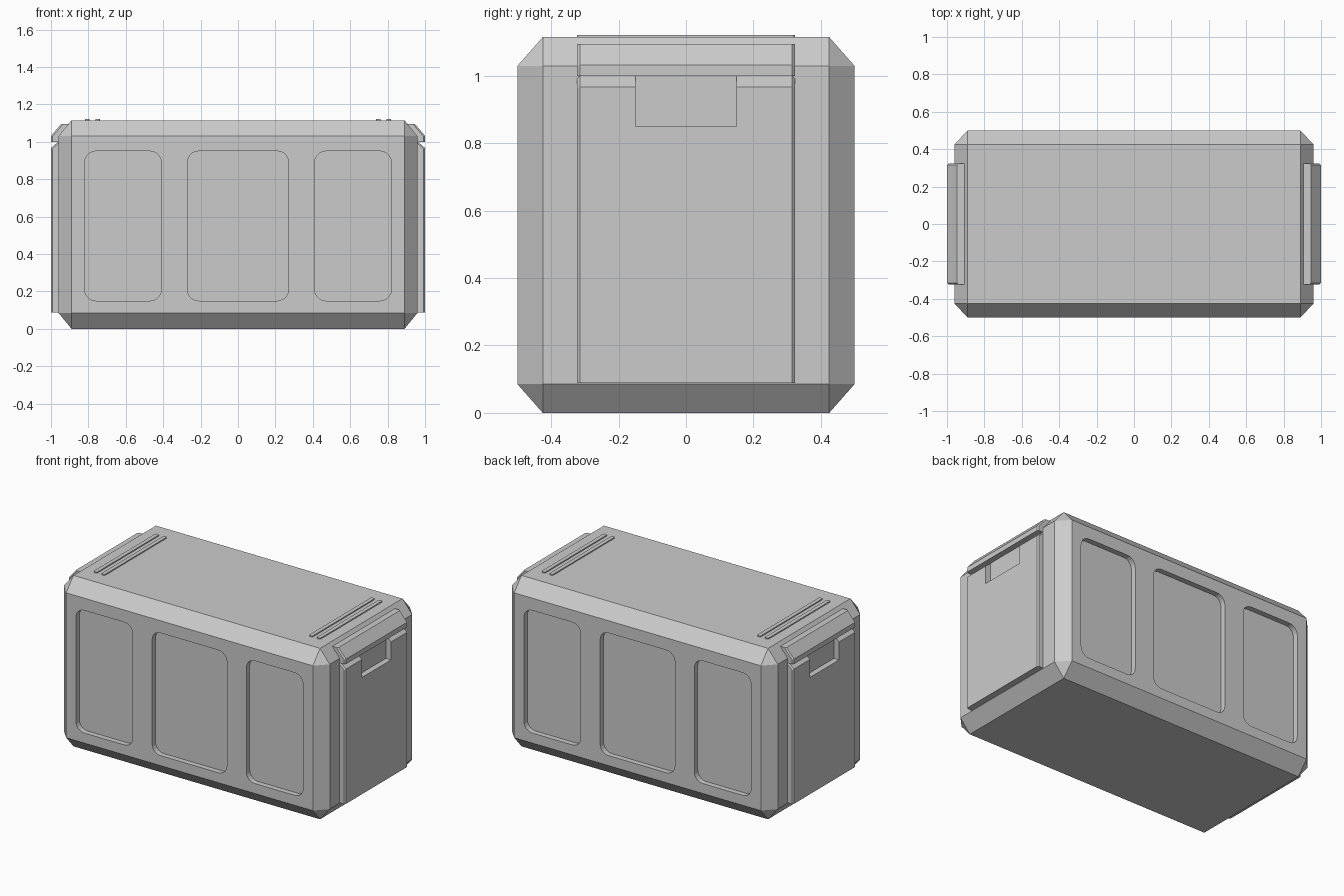
import bpy, bmesh
from mathutils import Vector

if "Cube" in bpy.data.objects:
    bpy.data.objects.remove(bpy.data.objects["Cube"])


def to_object(bm, name, mirror=False):
    bmesh.ops.recalc_face_normals(bm, faces=bm.faces)
    me = bpy.data.meshes.new(name)
    bm.to_mesh(me)
    bm.free()
    ob = bpy.data.objects.new(name, me)
    bpy.context.collection.objects.link(ob)
    if mirror:
        m = ob.modifiers.new("mirror", 'MIRROR')
        m.use_axis = (True, False, False)
    return ob


def box_bm(lo, hi, axis=None, radius=0, segments=5):
    """Box between two corners; edges along one axis may be rounded."""
    bm = bmesh.new()
    bmesh.ops.create_cube(bm, size=1)
    lo, hi = Vector(lo), Vector(hi)
    for v in bm.verts:
        v.co = (lo + hi) / 2 + v.co * (hi - lo)
    if radius:
        edges = [e for e in bm.edges
                 if abs((e.verts[0].co - e.verts[1].co).normalized()[axis]) > 0.9]
        bmesh.ops.bevel(bm, geom=edges, offset=radius, segments=segments,
                        profile=0.5, affect='EDGES')
    return bm


def end_plate(profile, half_width, name):
    """Extrude an x-z profile across y and chamfer its outer side edges."""
    bm = bmesh.new()
    face = bm.faces.new([bm.verts.new((x, -half_width, z)) for x, z in profile])
    ext = bmesh.ops.extrude_face_region(bm, geom=[face])
    for v in ext['geom']:
        if isinstance(v, bmesh.types.BMVert):
            v.co.y = half_width
    edges = [e for e in bm.edges
             if e.verts[0].co.y * e.verts[1].co.y > 0
             and max(v.co.x for v in e.verts) > 0.99
             and abs(e.verts[0].co.z - e.verts[1].co.z) > 0.01]
    bmesh.ops.bevel(bm, geom=edges, offset=0.008, segments=1, affect='EDGES')
    return to_object(bm, name, mirror=True)


def cut(ob, cutter):
    m = ob.modifiers.new("cut", 'BOOLEAN')
    m.operation = 'DIFFERENCE'
    m.solver = 'EXACT'
    m.object = cutter
    ob.modifiers.move(len(ob.modifiers) - 1, 0)
    with bpy.context.temp_override(object=ob, active_object=ob):
        bpy.ops.object.modifier_apply(modifier=m.name)
    bpy.data.objects.remove(cutter)


# Main case: a block with every edge and corner chamfered
X, Y, Z = 0.96, 0.5, 1.115
cx, cy, cz = 0.07, 0.075, 0.085
bm = bmesh.new()
for sx in (-1, 1):
    for sy in (-1, 1):
        for top in (0, 1):
            z_out, z_in = (Z, Z - cz) if top else (0, cz)
            bm.verts.new((sx * X, sy * (Y - cy), z_in))
            bm.verts.new((sx * (X - cx), sy * Y, z_in))
            bm.verts.new((sx * (X - cx), sy * (Y - cy), z_out))
bmesh.ops.convex_hull(bm, input=bm.verts[:])
bmesh.ops.dissolve_limit(bm, angle_limit=0.01, verts=bm.verts[:], edges=bm.edges[:])
case = to_object(bm, "case_body")

# Rounded recesses on the front and back
for sy in (-1, 1):
    y0, y1 = sorted((sy * (Y - 0.035), sy * (Y + 0.1)))
    for x0, x1 in ((-0.82, -0.41), (-0.27, 0.27), (0.41, 0.82)):
        cut(case, to_object(box_bm((x0, y0, 0.15), (x1, y1, 0.95), 1, 0.06),
                            "recess_cutter"))

# Raised end panels with a hand notch
panel = end_plate([(0.94, 0.088), (1.0, 0.088), (1.0, 0.967), (0.962, 1.0), (0.94, 1.0)],
                  0.323, "end_panel")
cut(panel, to_object(box_bm((0.963, -0.15, 0.85), (1.1, 0.15, 1.1)), "notch_cutter"))

# Lid lips above the end panels
end_plate([(0.88, 1.0), (1.0, 1.0), (1.0, 1.032), (0.947, 1.094), (0.88, 1.094)],
          0.323, "lid_lip")

# Pairs of thin ridges on the lid
for x in (0.75, 0.806):
    to_object(box_bm((x - 0.013, -0.323, Z - 0.02), (x + 0.013, 0.323, Z + 0.007),
                     2, 0.01, 3), "lid_ridge", mirror=True)
